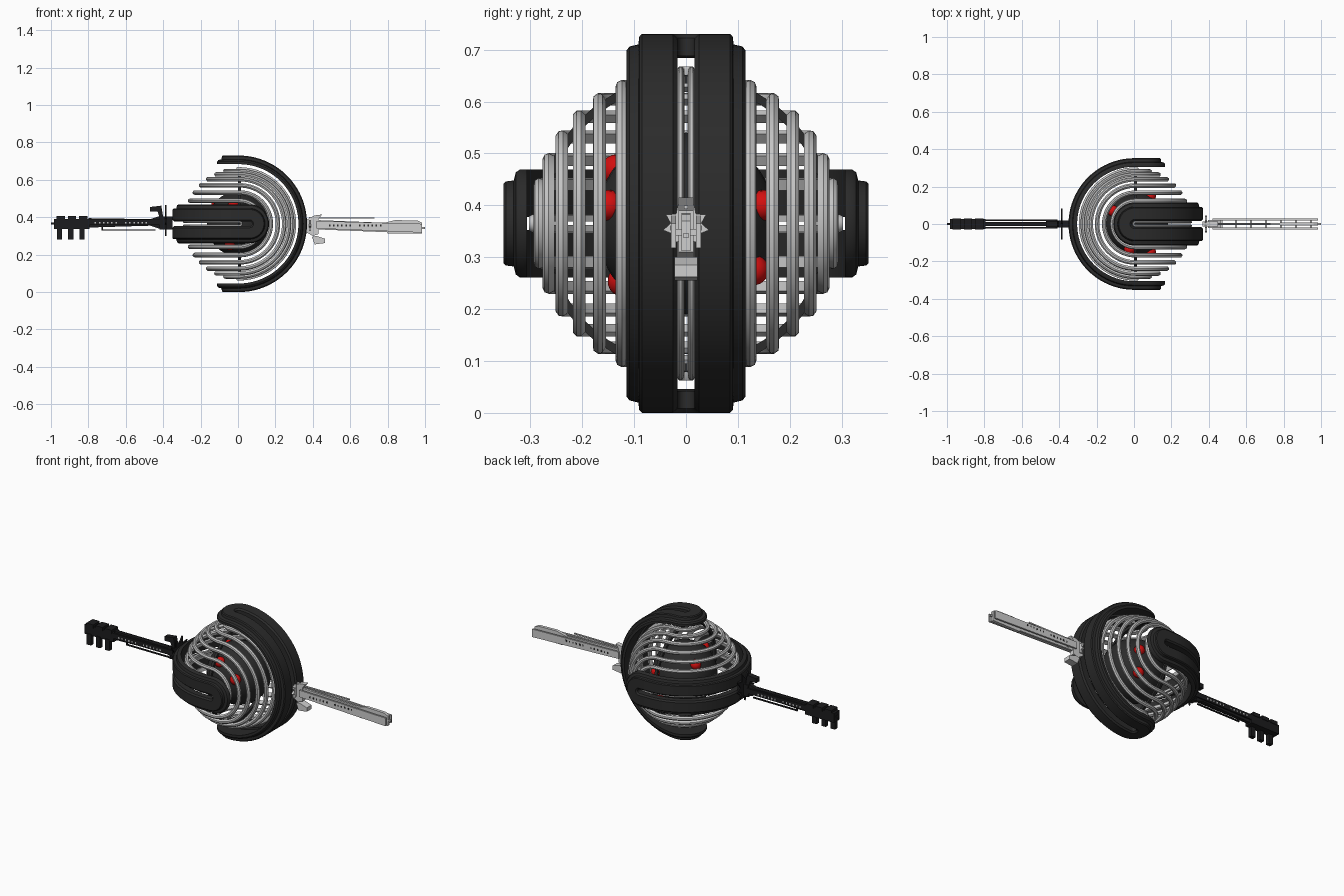
import bpy, bmesh, math
from mathutils import Vector, Matrix

if "Cube" in bpy.data.objects:
    bpy.data.objects.remove(bpy.data.objects["Cube"])

CZ = 0.365  # height of the ball's centre


def material(name, rgb):
    m = bpy.data.materials.new(name)
    m.diffuse_color = (*rgb, 1)
    m.use_nodes = True
    m.node_tree.nodes["Principled BSDF"].inputs["Base Color"].default_value = m.diffuse_color
    return m


CHARCOAL = material("charcoal", (0.024, 0.024, 0.024))
BLACK = material("black", (0.012, 0.012, 0.013))
SILVER = material("silver", (0.55, 0.55, 0.55))
PALE = material("pale_silver", (0.62, 0.62, 0.62))
RED = material("red", (0.65, 0.005, 0.005))


def finish(bm, name, mat, smooth=True):
    bmesh.ops.recalc_face_normals(bm, faces=bm.faces)
    me = bpy.data.meshes.new(name)
    bm.to_mesh(me)
    bm.free()
    me.materials.append(mat)
    ob = bpy.data.objects.new(name, me)
    bpy.context.collection.objects.link(ob)
    if smooth:
        bpy.context.view_layer.objects.active = ob
        ob.select_set(True)
        bpy.ops.object.shade_smooth_by_angle(angle=math.radians(35))
        ob.select_set(False)
    return ob


def seam_loop(y0, z0, n=32, ext=0.0):
    """Closed seam: y = +-y0 arcs on the +x half, z = +-z0 arcs on the -x half."""
    pts = []
    for s in (1, -1):
        for i in range(n + 1):
            a = s * (math.pi / 2 - math.pi * i / n)
            pts.append((z0 * math.cos(a), s * y0, z0 * math.sin(a)))
        for i in range(0 if ext else 1, n + (1 if ext else 0)):
            b = s * (math.pi / 2 - math.pi * i / n)
            pts.append((-ext - y0 * math.cos(b), y0 * math.sin(b), -s * z0))
    return [Vector(p) for p in pts]


def sweep(bm, pts, profile, flat=False):
    """Sweep an (outward, radial) profile along a closed loop of points."""
    rings = []
    for i, p in enumerate(pts):
        t = (pts((i + 1) % len(pts)) if callable(pts) else pts[(i + 1) % len(pts)]) - pts[i - 1]
        t.normalize()
        if flat:
            nrm = Vector((max(p.x, 0), 0, p.z)).normalized()
        else:
            nrm = p.normalized()
        side = -t.cross(nrm).normalized()
        rings.append([bm.verts.new(p + side * o + nrm * r) for o, r in profile])
    k = len(profile)
    for i in range(len(rings)):
        a, b = rings[i], rings[(i + 1) % len(rings)]
        for j in range(k):
            bm.faces.new((a[j], a[(j + 1) % k], b[(j + 1) % k], b[j]))


# silver cage of nested seam-shaped bars
bar = [(-.011, -.010), (.011, -.010), (.011, .002), (.005, .008), (-.005, .008), (-.011, .002)]
thin = [(o * 0.6, r) for o, r in bar]
bm = bmesh.new()
for deg in (2, 15, 25, 35, 45, 55, 65, 75, 88):
    a = math.radians(deg)
    sweep(bm, seam_loop(.295 * math.sin(a), .295 * math.cos(a)), thin if deg in (2, 88) else bar)
bmesh.ops.translate(bm, verts=bm.verts, vec=(.008, 0, CZ))
finish(bm, "cage_bars", SILVER)

# two interlocking slotted bands
band = [(-.049, -.022), (.050, -.026), (.050, -.012), (.044, -.004), (.027, 0),
        (.025, .015), (.020, .020), (-.040, .020), (-.049, .012)]
bm = bmesh.new()
sweep(bm, seam_loop(.065, .345, 40), band, True)
bmesh.ops.translate(bm, verts=bm.verts, vec=(.004, 0, CZ))
finish(bm, "upright_band", CHARCOAL)

swap = Matrix(((-1, 0, 0), (0, 0, 1), (0, 1, 0))).to_4x4()
bm = bmesh.new()
sweep(bm, seam_loop(.058, .332, 40, .06), [(o * .92, r) for o, r in band], True)
bmesh.ops.transform(bm, matrix=swap, verts=bm.verts)
bmesh.ops.translate(bm, verts=bm.verts, vec=(.002, 0, CZ))
finish(bm, "level_band", CHARCOAL)

# inner support hoop joining the bars
bm = bmesh.new()
hoop = [Vector((.0, .278 * math.cos(k * math.tau / 64), .278 * math.sin(k * math.tau / 64))) for k in range(64)]
sweep(bm, hoop, [(-.008, -.008), (.008, -.008), (.008, .008), (-.008, .008)])
bmesh.ops.translate(bm, verts=bm.verts, vec=(.008, 0, CZ))
finish(bm, "support_hoop", CHARCOAL)

# dark core with red knobs
bm = bmesh.new()
bmesh.ops.create_uvsphere(bm, u_segments=32, v_segments=20, radius=.175,
                          matrix=Matrix.Translation((.008, 0, CZ)))
finish(bm, "core", CHARCOAL)
bm = bmesh.new()
for d in ((.08, .15, .035), (.08, -.15, .035), (-.12, .07, .10), (-.03, -.13, .10),
          (.07, .13, -.09), (-.05, -.12, -.11)):
    v = Vector(d).normalized()
    m = Matrix.Translation(v * .172 + Vector((.008, 0, CZ))) @ v.to_track_quat('Z', 'Y').to_matrix().to_4x4()
    bmesh.ops.create_uvsphere(bm, u_segments=16, v_segments=10, radius=.03, matrix=m)
finish(bm, "red_knobs", RED)


def box(bm, x0, x1, y0, y1, z0, z1):
    m = Matrix.Translation(((x0 + x1) / 2, (y0 + y1) / 2, (z0 + z1) / 2)) @ \
        Matrix.Diagonal((x1 - x0, y1 - y0, z1 - z0, 1))
    bmesh.ops.create_cube(bm, size=1, matrix=m)


def plate(bm, pts, y0, y1):
    """Extrude an x-z outline across y."""
    a = [bm.verts.new((x, y0, z)) for x, z in pts]
    b = [bm.verts.new((x, y1, z)) for x, z in pts]
    bm.faces.new(a)
    bm.faces.new(b[::-1])
    for i in range(len(a)):
        j = (i + 1) % len(a)
        bm.faces.new((a[i], a[j], b[j], b[i]))


def star(bm, x, z, r0, r1, n, t):
    """Spiked guard wheel facing along x."""
    rings = []
    for dx in (-t, t):
        rings.append([bm.verts.new((x + dx, (r1 if k % 2 else r0) * math.sin(k * math.pi / n),
                                    z + (r1 if k % 2 else r0) * math.cos(k * math.pi / n)))
                      for k in range(2 * n)])
    bm.faces.new(rings[0])
    bm.faces.new(rings[1][::-1])
    for k in range(2 * n):
        j = (k + 1) % (2 * n)
        bm.faces.new((rings[0][k], rings[0][j], rings[1][j], rings[1][k]))


# silver shaft on the right
bm = bmesh.new()
star(bm, .385, .36, .030, .045, 9, .006)
plate(bm, [(.365, .32), (.40, .30), (.43, .31), (.43, .39), (.45, .415), (.41, .41), (.365, .385)], -.014, .014)
plate(bm, [(.395, .295), (.41, .255), (.465, .262), (.465, .285), (.42, .30)], -.022, .022)   # lower catch
plate(bm, [(.42, .385), (.80, .370), (.80, .320), (.42, .335)], -.006, .006)
for y in (-.024, .024):
    plate(bm, [(.42, .380), (.985, .365), (.985, .318), (.42, .340)], y - .005, y + .005)
plate(bm, [(.78, .370), (.84, .385), (.96, .382), (.985, .37), (.985, .312), (.80, .312)], -.009, .009)  # blade
box(bm, .43, .73, -.004, .004, .393, .400)       # upper rod
for k in range(7):
    box(bm, .46 + k * .08, .472 + k * .08, -.024, .024, .342, .354)
box(bm, .98, 1.0, -.005, .005, .337, .347)       # tip
finish(bm, "silver_shaft", PALE, False)

# black toothed shaft on the left
bm = bmesh.new()
star(bm, -.385, .385, .045, .085, 9, .004)
box(bm, -.42, -.35, -.02, .02, .335, .405)       # collar
plate(bm, [(-.47, .43), (-.47, .455), (-.41, .462), (-.40, .40), (-.42, .40), (-.43, .43)], -.016, .016)
plate(bm, [(-.80, .395), (-.47, .39), (-.41, .41), (-.41, .335), (-.47, .355), (-.80, .345)], -.010, .010)
for y in (-.02, .02):
    box(bm, -.80, -.41, y - .004, y + .004, .358, .388)
box(bm, -.73, -.44, -.004, .004, .328, .335)     # lower rod
box(bm, -.73, -.722, -.004, .004, .330, .36)
box(bm, -.985, -.795, -.026, .026, .337, .392)   # head block
for k in range(3):
    x = -.97 + k * .06
    box(bm, x, x + .045, -.03, .03, .385, .406)
    box(bm, x + .002, x + .030, -.03, -.006, .28, .345)   # teeth
box(bm, -1.0, -.98, -.006, .006, .36, .372)
finish(bm, "black_shaft", BLACK, False)

# rows of perforations on both shafts
for name, mat, s, zc in (("silver_shaft_holes", CHARCOAL, 1, .357), ("black_shaft_studs", SILVER, -1, .372)):
    bm = bmesh.new()
    for k in range(12):
        x = s * (.49 + k * .022 + (.03 if k > 5 else 0))
        for y in (-.0292 if s > 0 else -.0242, .0292 if s > 0 else .0242):
            box(bm, x - .004, x + .004, y - .001, y + .001, zc - .006, zc + .004)
    finish(bm, name, mat, False)
